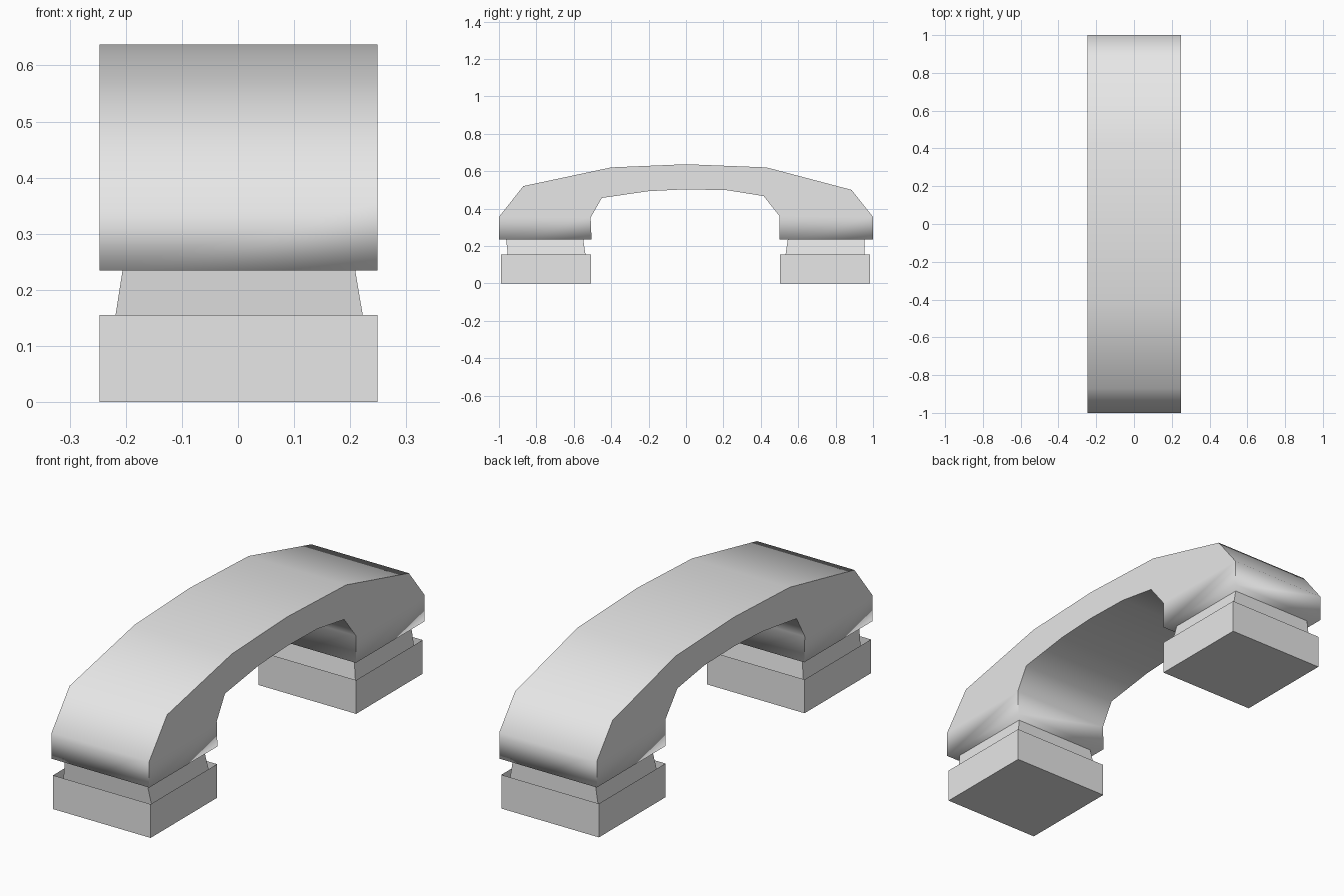
import bpy
import bmesh

if "Cube" in bpy.data.objects:
    bpy.data.objects.remove(bpy.data.objects["Cube"], do_unlink=True)

grey = bpy.data.materials.new("plain_grey")
grey.use_nodes = True
grey.diffuse_color = (0.8, 0.8, 0.8, 1)
grey.node_tree.nodes["Principled BSDF"].inputs["Base Color"].default_value = (0.8, 0.8, 0.8, 1)


def loft(name, rings, close_end=True, smooth=False):
    """Join four-cornered rings into a solid; the lengthwise edges stay sharp."""
    bm = bmesh.new()
    loops = [[bm.verts.new(p) for p in ring] for ring in rings]
    for a, b in zip(loops, loops[1:]):
        for i in range(4):
            j = (i + 1) % 4
            bm.faces.new((a[i], a[j], b[j], b[i]))
            bm.edges.get((a[i], b[i])).smooth = False
    bm.faces.new(loops[0])
    if close_end:
        bm.faces.new(loops[-1])
    bmesh.ops.recalc_face_normals(bm, faces=bm.faces)
    for f in bm.faces:
        f.smooth = smooth
    mesh = bpy.data.meshes.new(name)
    bm.to_mesh(mesh)
    bm.free()
    mesh.materials.append(grey)
    obj = bpy.data.objects.new(name, mesh)
    bpy.context.collection.objects.link(obj)
    return obj


def rect(x0, x1, y0, y1, z):
    return [(x0, y0, z), (x1, y0, z), (x1, y1, z), (x0, y1, z)]


# Arched handle: matching outer and inner profile points from front to back
LEFT, RIGHT = 0.249, -0.247
outer = [(-1, .235), (-1, .355), (-.87, .52), (-.40, .62), (0, .637),
         (.43, .62), (.885, .50), (1, .355), (1, .235)]
inner = [(-.505, .235), (-.51, .352), (-.45, .457), (-.2, .493), (0, .503),
         (.22, .498), (.415, .467), (.5, .36), (.5, .235)]
loft("arched_handle",
     [[(RIGHT, *o), (LEFT, *o), (LEFT, *i), (RIGHT, *i)] for o, i in zip(outer, inner)],
     smooth=True)

# Tapered necks, running down inside the open-topped foot blocks
loft("front_neck", [rect(-.23, .235, -.945, -.527, .08),
                    rect(-.205, .208, -.962, -.55, .24)])
loft("back_neck", [rect(-.23, .235, .522, .955, .08),
                   rect(-.205, .208, .545, .955, .24)])

# Foot blocks
for name, y0, y1 in (("front_foot", -.99, -.508), ("back_foot", .502, .985)):
    loft(name, [rect(RIGHT, LEFT, y0, y1, 0), rect(RIGHT, LEFT, y0, y1, .155)],
         close_end=False)
